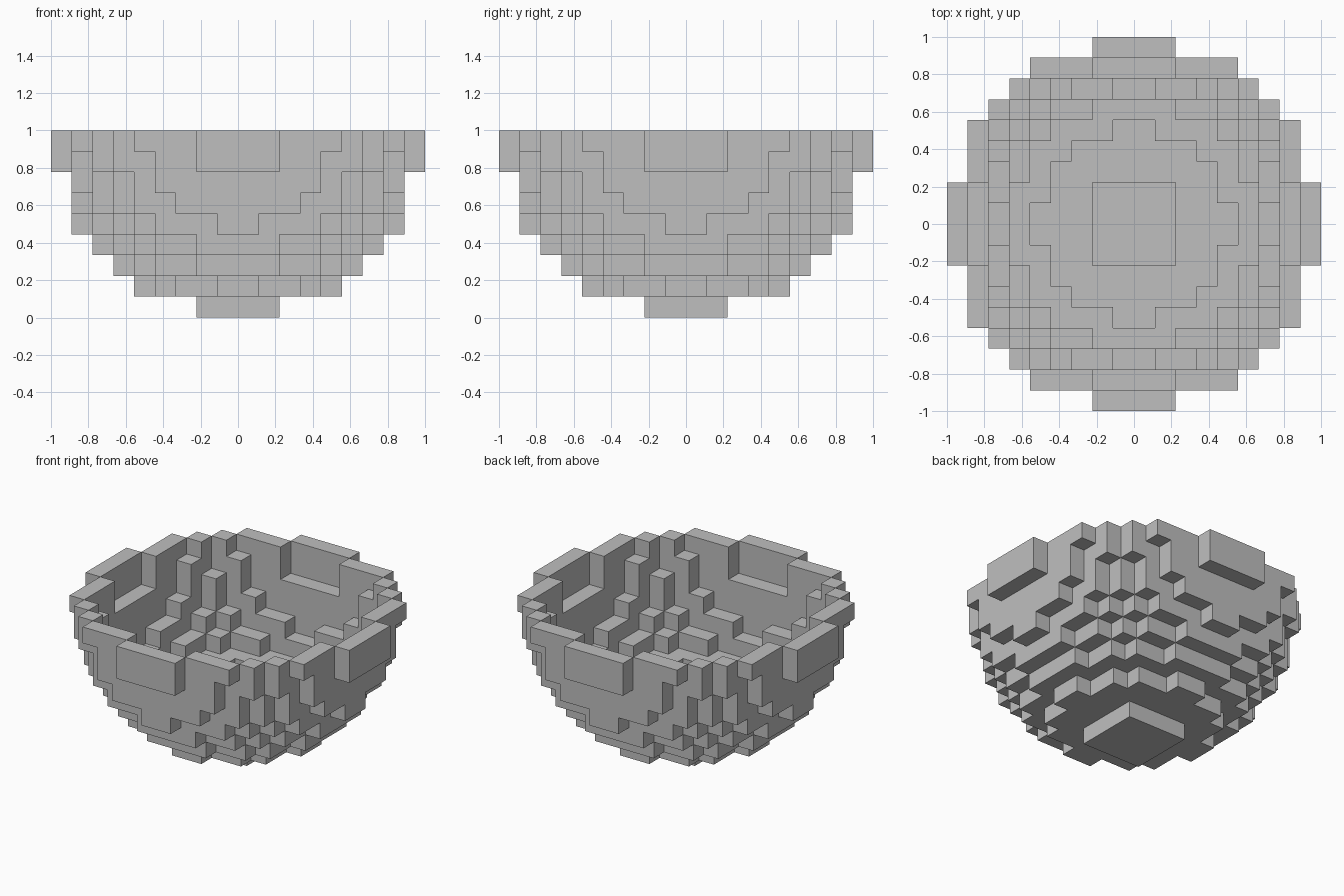
import bpy
import bmesh
import math
from mathutils import Vector

cube = bpy.data.objects.get("Cube")
if cube:
    bpy.data.objects.remove(cube, do_unlink=True)

HALF = 9              # blocks from the centre to the rim
SIZE = 1 / HALF       # edge of one block
RADIUS_SQ = 77        # squared ball radius, in blocks
AXES = [Vector(a) for a in ((1, 0, 0), (-1, 0, 0), (0, 1, 0),
                            (0, -1, 0), (0, 0, 1), (0, 0, -1))]


def in_ball(c):
    return c.length_squared <= RADIUS_SQ


def in_shell(c):
    # lower half only, one block thick
    return c.z < 0 and in_ball(c) and not all(in_ball(c + a) for a in AXES)


def add_side(bm, c, n):
    # one square side of a block, wound to face outwards
    u = Vector((n.y, n.z, n.x))
    v = n.cross(u)
    corners = [c + (n + s * u + t * v) / 2
               for s, t in ((-1, -1), (1, -1), (1, 1), (-1, 1))]
    bm.faces.new([bm.verts.new(p * SIZE + Vector((0, 0, 1))) for p in corners])


# Clay material
clay = bpy.data.materials.new("light_grey")
clay.use_nodes = True
grey = (0.52, 0.52, 0.52, 1)
clay.diffuse_color = grey
clay.node_tree.nodes["Principled BSDF"].inputs["Base Color"].default_value = grey

# Stepped bowl: only the exposed sides of the shell blocks
bm = bmesh.new()
steps = [i + 0.5 for i in range(-HALF, HALF)]
for x in steps:
    for y in steps:
        for z in steps[:HALF]:
            c = Vector((x, y, z))
            if in_shell(c):
                for n in AXES:
                    if not in_shell(c + n):
                        add_side(bm, c, n)

# Weld the blocks and merge coplanar sides into larger flat panels
bmesh.ops.remove_doubles(bm, verts=bm.verts, dist=SIZE / 100)
bmesh.ops.dissolve_limit(bm, angle_limit=math.radians(1),
                         verts=bm.verts, edges=bm.edges)

mesh = bpy.data.meshes.new("stepped_bowl")
bm.to_mesh(mesh)
bm.free()
mesh.materials.append(clay)
bowl = bpy.data.objects.new("stepped_bowl", mesh)
bpy.context.collection.objects.link(bowl)
